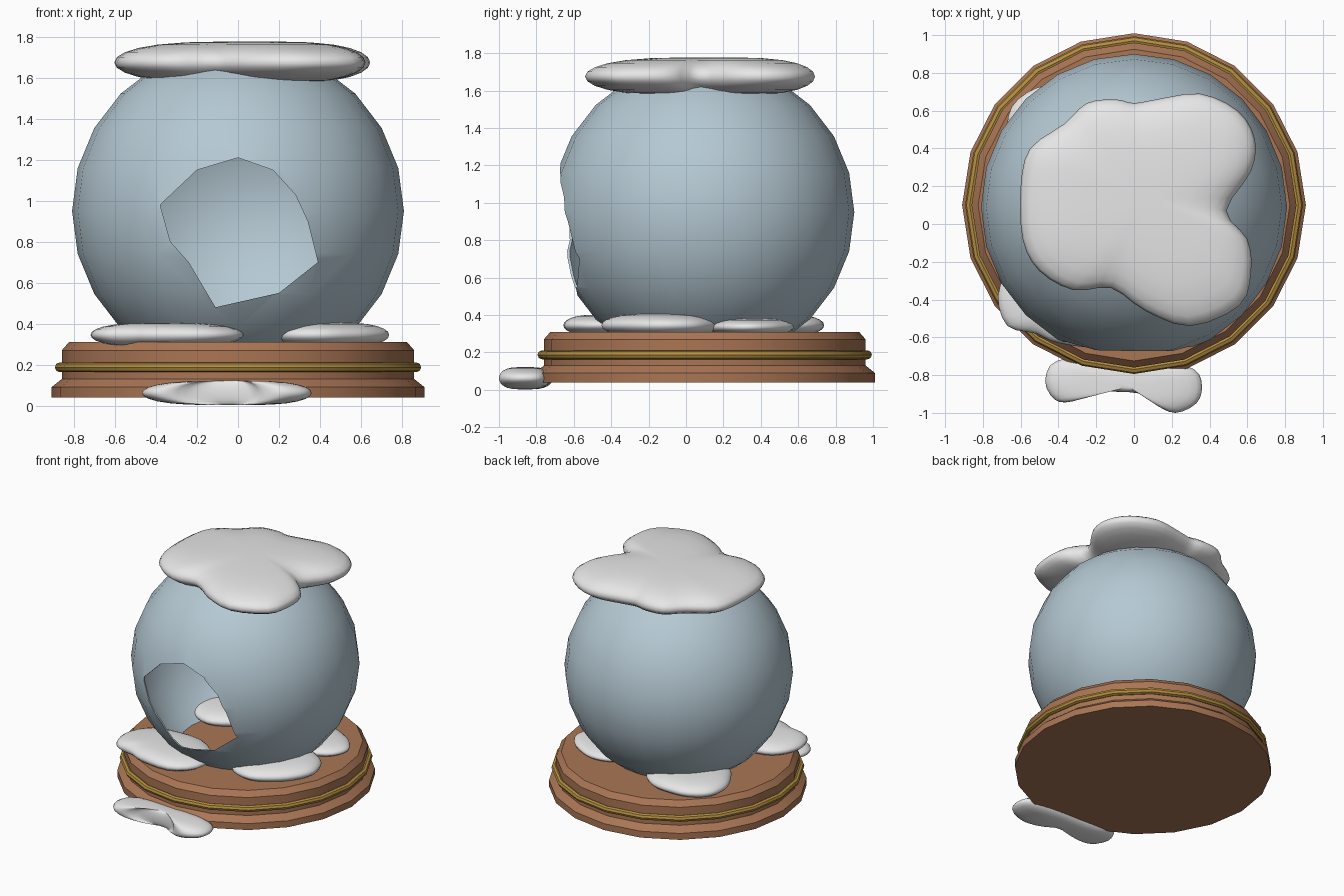
import bpy, bmesh, math
from mathutils import Vector

cube = bpy.data.objects.get("Cube")
if cube:
    bpy.data.objects.remove(cube, do_unlink=True)


def material(name, rgb):
    mat = bpy.data.materials.new(name)
    mat.use_nodes = True
    mat.diffuse_color = (*rgb, 1)
    mat.node_tree.nodes["Principled BSDF"].inputs["Base Color"].default_value = (*rgb, 1)
    return mat


glass = material("pale_blue_glass", (.46, .58, .65))
wood = material("brown_wood", (.40, .18, .09))
gold = material("dull_gold", (.45, .27, .05))
snow = material("white_snow", (.8, .8, .8))

CENTRE_Y = .1
SIDES = 20


def activate(obj):
    bpy.ops.object.select_all(action='DESELECT')
    obj.select_set(True)
    bpy.context.view_layer.objects.active = obj


def finish(name, bm, mat, angle=30):
    bmesh.ops.recalc_face_normals(bm, faces=bm.faces)
    mesh = bpy.data.meshes.new(name)
    bm.to_mesh(mesh)
    bm.free()
    obj = bpy.data.objects.new(name, mesh)
    bpy.context.collection.objects.link(obj)
    if mat:
        mesh.materials.append(mat)
        activate(obj)
        bpy.ops.object.shade_smooth_by_angle(angle=math.radians(angle))
    return obj


def skin(bm, rings, closed=False):
    """Join rings of vertices with quads; cap the ends unless closed."""
    pairs = list(zip(rings, rings[1:]))
    if closed:
        pairs.append((rings[-1], rings[0]))
    for a, b in pairs:
        for i in range(len(a)):
            j = (i + 1) % len(a)
            bm.faces.new((a[i], a[j], b[j], b[i]))
    if not closed:
        bm.faces.new(rings[0])
        bm.faces.new(rings[-1])


def lathe(name, profile, mat, closed=False):
    bm = bmesh.new()
    rings = []
    for r, z in profile:
        turn = [math.tau * i / SIDES for i in range(SIDES)]
        rings.append([bm.verts.new((r * math.cos(a), CENTRE_Y + r * math.sin(a), z)) for a in turn])
    skin(bm, rings, closed)
    return finish(name, bm, mat)


def rounded(points, steps=3):
    """Closed smooth curve through the points."""
    p = [Vector(q) for q in points]
    n = len(p)
    out = []
    for i in range(n):
        a, b, c, d = (p[(i + k) % n] for k in range(-1, 3))
        for s in range(steps):
            t = s / steps
            out.append(b + (c - a) * t / 2 + (a * 2 - b * 5 + c * 4 - d) * t * t / 2
                       + (b * 3 - a - c * 3 + d) * t ** 3 / 2)
    return out


def snow_patch(name, outline, z, half, levels=12):
    """Flattened pillow of snow with a rounded rim."""
    edge = rounded(outline)
    mid = sum(edge, Vector((0, 0))) / len(edge)
    bm = bmesh.new()
    rings = []
    for k in range(levels + 1):
        t = math.pi * ((k + .2) / (levels + .4) - .5)
        spread = math.cos(t) ** .6
        height = z + half * math.sin(t)
        rings.append([bm.verts.new((*(mid + (q - mid) * spread), height)) for q in edge])
    skin(bm, rings)
    return finish(name, bm, snow, 80)


def lump(x, y, rx, ry, wobble):
    """Uneven oval outline."""
    pts = []
    for i in range(12):
        a = math.tau * i / 12
        r = 1 + .07 * math.sin(3 * a + wobble)
        pts.append((x + rx * r * math.cos(a), y + ry * r * math.sin(a)))
    return pts


# Stepped wooden base and its gold band
lathe("wooden_base", [(.91, .04), (.91, .09), (.86, .13), (.86, .27), (.825, .31)], wood)
band = [math.tau * i / 8 for i in range(8)]
lathe("gold_band", [(.87 + .024 * math.cos(a), .187 + .024 * math.sin(a)) for a in band], gold, True)

# Globe shell
bm = bmesh.new()
bmesh.ops.create_uvsphere(bm, u_segments=24, v_segments=12, radius=.81)
bmesh.ops.translate(bm, verts=bm.verts, vec=(0, .09, .95))
globe = finish("glass_globe", bm, glass)
shell = globe.modifiers.new("shell", 'SOLIDIFY')
shell.thickness = .012
shell.offset = -1

# Jagged opening broken through the front
opening = [(-.38, .98), (-.2, 1.15), (0, 1.21), (.17, 1.15), (.28, 1.03), (.34, .9),
           (.39, .7), (.2, .55), (-.11, .48), (-.24, .7), (-.33, .8)]
bm = bmesh.new()
skin(bm, [[bm.verts.new((x, y, z)) for x, z in opening] for y in (-1.2, -.2)])
cutter = finish("opening_cutter", bm, None)
cutter.hide_render = True
cut = globe.modifiers.new("opening", 'BOOLEAN')
cut.operation = 'DIFFERENCE'
cut.solver = 'EXACT'
cut.object = cutter
activate(globe)
for name in ("shell", "opening"):
    bpy.ops.object.modifier_apply(modifier=name)
bpy.ops.object.shade_smooth_by_angle(angle=math.radians(35))
bpy.data.objects.remove(cutter, do_unlink=True)

# Snow cap on top of the globe
snow_patch("snow_cap", [
    (-.6, .2), (-.55, .4), (-.37, .53), (-.25, .64), (-.1, .66), (0, .64), (.12, .66),
    (.35, .69), (.55, .6), (.64, .45), (.62, .28), (.49, .07), (.6, -.08), (.62, -.25),
    (.56, -.43), (.3, -.54), (.06, -.46), (-.12, -.34), (-.32, -.35), (-.5, -.25),
    (-.59, -.08)], 1.675, .103)

# Snow drifts resting on the base
snow_patch("front_right_drift", [
    (-.72, -.38), (-.67, -.54), (-.52, -.58), (-.4, -.63), (-.15, -.65), (.01, -.52),
    (0, -.32), (-.2, -.15), (-.5, -.15), (-.65, -.22)], .345, .058)
snow_patch("front_left_drift", lump(.41, -.12, .31, .32, 1), .345, .062)
snow_patch("back_left_drift", lump(.42, .34, .27, .23, 2), .335, .045)
snow_patch("back_right_drift", lump(-.37, .46, .3, .3, 0), .345, .06)

# Snow drift on the ground in front
snow_patch("ground_drift", [
    (-.47, -.83), (-.42, -.93), (-.33, -.94), (-.2, -.89), (.05, -.9), (.12, -.96),
    (.22, -1), (.33, -.95), (.36, -.86), (.32, -.77), (.15, -.73), (-.1, -.72),
    (-.4, -.72)], .062, .06)
